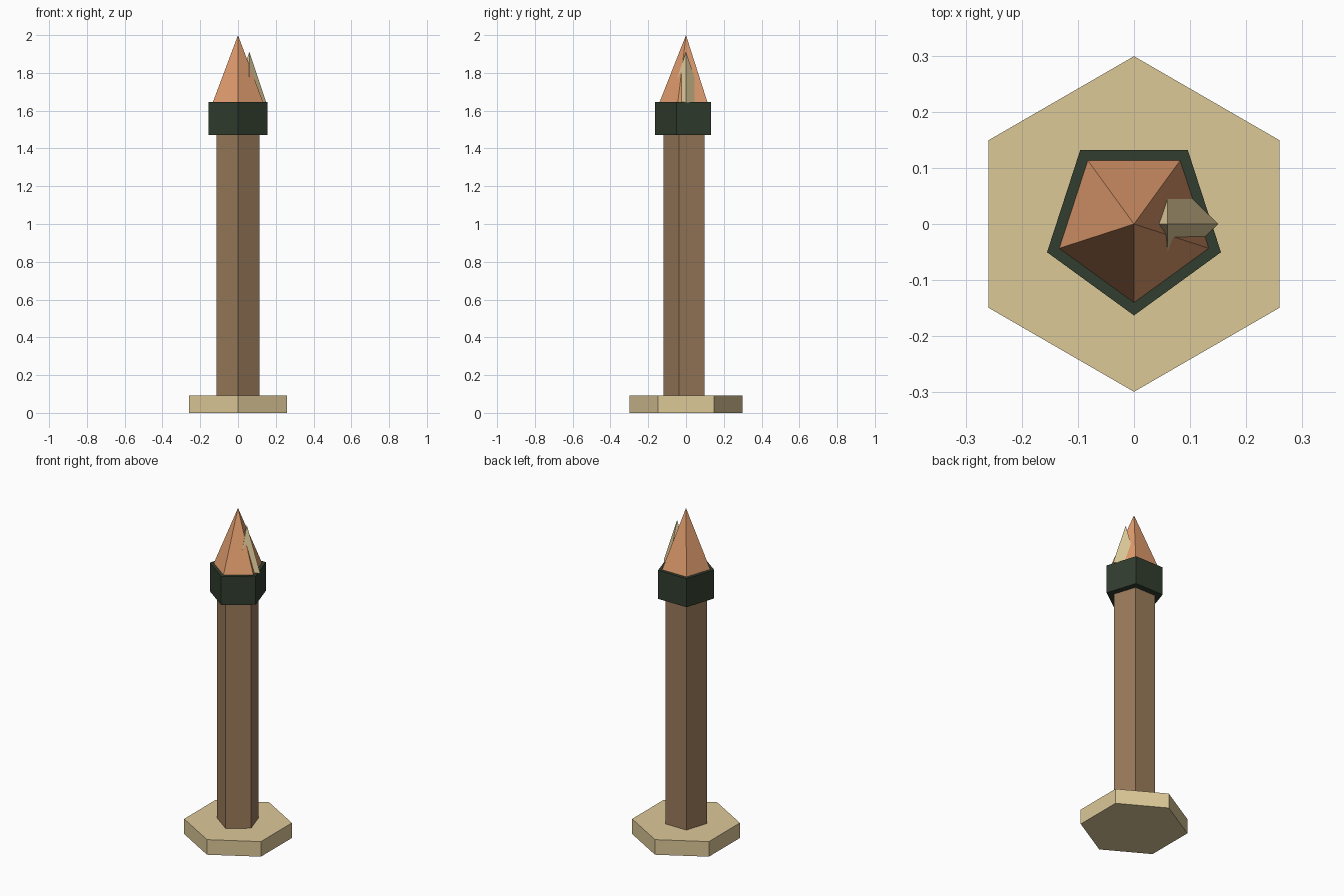
import bpy, bmesh
from math import radians, cos, sin

if "Cube" in bpy.data.objects:
    bpy.data.objects.remove(bpy.data.objects["Cube"])


def material(name, rgb):
    m = bpy.data.materials.new(name)
    m.diffuse_color = [c ** 2.2 for c in rgb] + [1.0]
    m.use_nodes = True
    m.node_tree.nodes["Principled BSDF"].inputs["Base Color"].default_value = m.diffuse_color
    return m


stone = material("pale_stone", (0.86, 0.78, 0.59))
wood = material("brown_wood", (0.60, 0.48, 0.36))
iron = material("dark_iron", (0.21, 0.25, 0.20))
flame = material("copper_flame", (0.88, 0.61, 0.43))


def solid(name, sides, radius, z0, z1, first_angle, mat, pointed=False, x=0.0):
    """Upright prism or pyramid with its first corner at first_angle."""
    bm = bmesh.new()
    angles = [radians(first_angle + 360 * i / sides) for i in range(sides)]
    ring = [bm.verts.new((x + radius * cos(a), radius * sin(a), z0)) for a in angles]
    base = bm.faces.new(ring)
    if pointed:
        tip = bm.verts.new((x, 0, z1))
        for i in range(sides):
            bm.faces.new((ring[i], ring[(i + 1) % sides], tip))
    else:
        ext = bmesh.ops.extrude_face_region(bm, geom=[base], use_keep_orig=True)
        top = [g for g in ext["geom"] if isinstance(g, bmesh.types.BMVert)]
        bmesh.ops.translate(bm, verts=top, vec=(0, 0, z1 - z0))
    bmesh.ops.recalc_face_normals(bm, faces=bm.faces)
    mesh = bpy.data.meshes.new(name)
    bm.to_mesh(mesh)
    bm.free()
    mesh.materials.append(mat)
    obj = bpy.data.objects.new(name, mesh)
    bpy.context.collection.objects.link(obj)
    return obj


# Hexagonal foot
solid("base", 6, 0.299, 0.0, 0.092, 90, stone)
# Five-sided shaft and wider collar, corner towards the front
solid("shaft", 5, 0.12, 0.092, 1.471, -90, wood)
solid("collar", 5, 0.163, 1.471, 1.645, -90, iron)
# Main point, with a smaller four-sided point set into its right side
solid("main_tip", 5, 0.14, 1.645, 2.0, -90, flame, pointed=True)
solid("side_tip", 4, 0.09, 1.642, 1.912, 0, stone, pointed=True, x=0.06)
